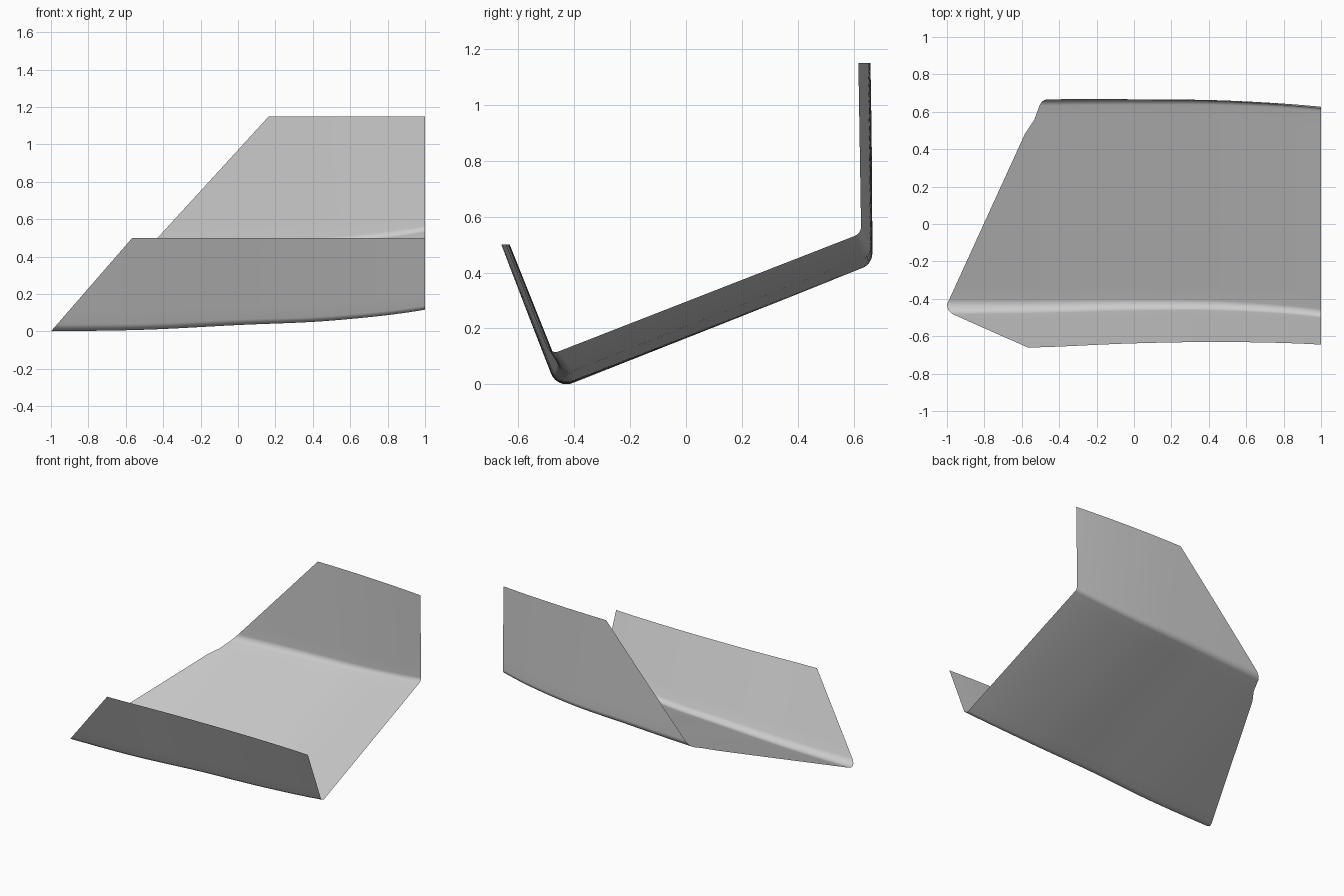
import bpy, bmesh, math
from mathutils import Vector

if "Cube" in bpy.data.objects:
    bpy.data.objects.remove(bpy.data.objects["Cube"])

TOP_L, TOP_R, SLOPE = 0.50, 1.15, 0.39
# values at x = -1.5 .. 1.5 in steps of 0.5 (ends only steer the curve)
FLOOR = (-.013, -.005, .003, .026, .053, .128, .28)
LEFT = (-.668, -.668, -.659, -.638, -.631, -.645, -.69)
RIGHT = (.667, .667, .667, .667, .660, .627, .56)


def curve(k, x):
    """Smooth interpolation of the evenly spaced keys."""
    s = (x + 1) / 0.5
    i = min(max(int(s), 0), 3)
    t = s - i
    a, b, c, d = k[i:i + 4]
    return b + 0.5 * t * (c - a + t * (2 * a - 5 * b + 4 * c - d + t * (3 * (b - c) + d - a)))


def fillet(p, c, q, r, n=10):
    """Circular arc rounding corner c between p and q."""
    a, b = (p - c).normalized(), (q - c).normalized()
    h = a.angle(b) / 2
    t, w = r / math.tan(h), math.sin(h)
    pts = []
    for i in range(n + 1):
        s = i / n
        k0, k1, k2 = (1 - s) ** 2, 2 * w * s * (1 - s), s * s
        pts.append(((c + a * t) * k0 + c * k1 + (c + b * t) * k2) / (k0 + k1 + k2))
    return pts


def profile(x):
    """Cross-section (y, z): low wall, bend, sloped floor, bend, tall wall."""
    f, w, r = curve(FLOOR, x), curve(LEFT, x), curve(RIGHT, x)
    y1 = (w + 0.4 * (TOP_L - f - SLOPE * 0.43)) / (1 + 0.4 * SLOPE)
    p0 = Vector((w, TOP_L))
    c1 = Vector((y1, f + SLOPE * (y1 + 0.43)))
    c2 = Vector((r, f + SLOPE * (r + 0.43)))
    p3 = Vector((r - 0.005 * (x + 1), TOP_R))
    rad = 0.06 - 0.0125 * (x + 1)
    b1, b2 = fillet(p0, c1, c2, rad), fillet(c1, c2, p3, rad)
    out = [p0.lerp(b1[0], i / 6) for i in range(6)] + b1
    out += [b1[-1].lerp(b2[0], i / 14) for i in range(1, 14)] + b2
    return out + [b2[-1].lerp(p3, i / 8) for i in range(1, 9)]


def front_cut(p):
    """x position of the slanted leading edge at a profile point."""
    y, z = p
    x = -1 + 0.457 * (y + 0.43)
    if y < -0.42:
        x = max(x, -1 + 0.87 * z)
    if y > 0.5:
        x = max(x, 0.165 - 0.915 * (TOP_R - z))
    return max(-1, x)


# folded sheet
bm = bmesh.new()
NX = 40
rows = []
for j in range(len(profile(0))):
    x0 = -0.5
    for _ in range(8):
        x0 = front_cut(profile(x0)[j])
    row = []
    for i in range(NX + 1):
        x = x0 + (1 - x0) * i / NX
        p = profile(x)[j]
        row.append(bm.verts.new((x, p.x, p.y)))
    rows.append(row)
for a, b in zip(rows, rows[1:]):
    for i in range(NX):
        bm.faces.new((a[i], b[i], b[i + 1], a[i + 1]))
for f in bm.faces:
    f.smooth = True
mesh = bpy.data.meshes.new("folded_panel")
bm.to_mesh(mesh)
bm.free()
bpy.context.collection.objects.link(bpy.data.objects.new("folded_panel", mesh))
